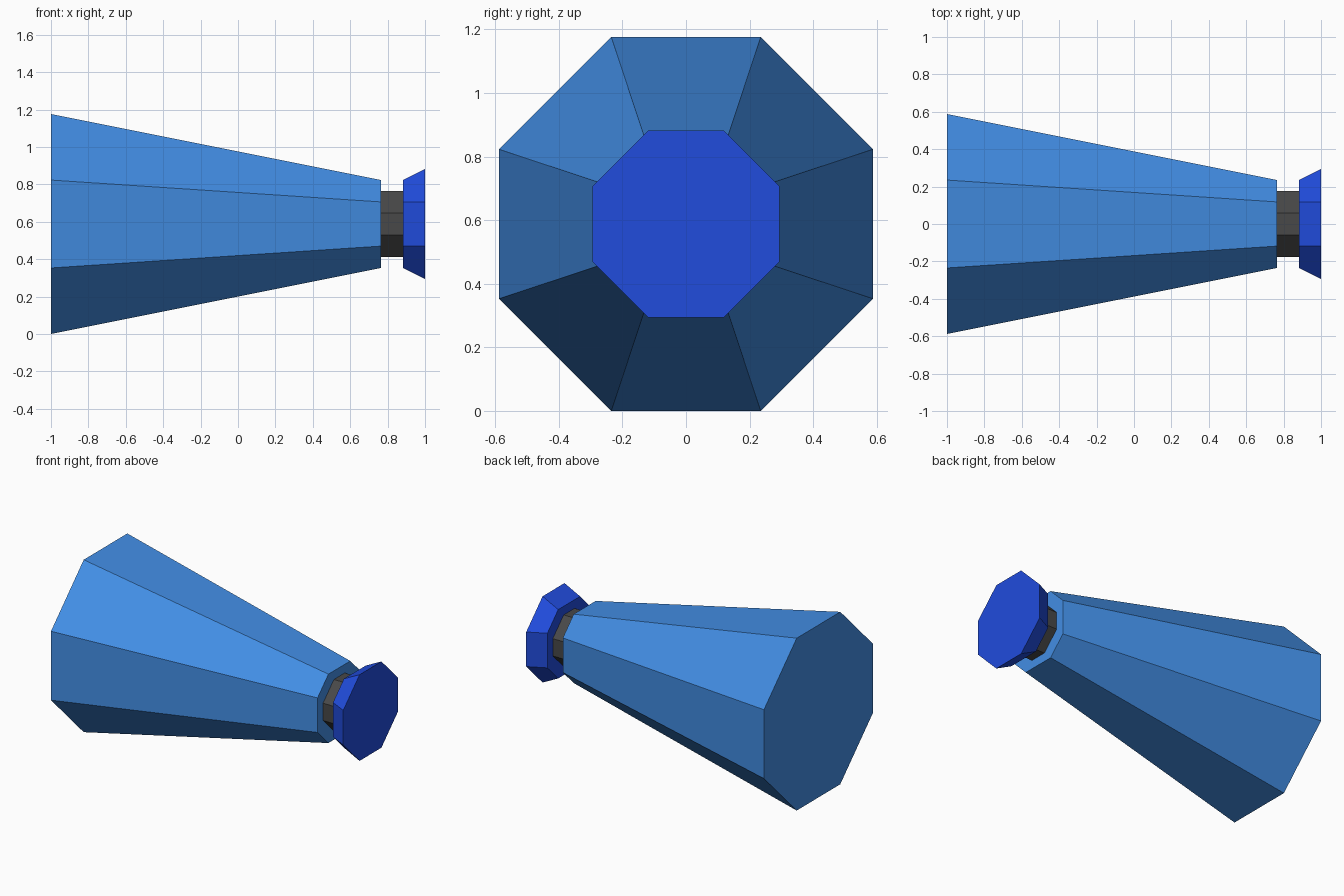
import bpy, bmesh

if "Cube" in bpy.data.objects:
    bpy.data.objects.remove(bpy.data.objects["Cube"])

CENTRE_Z = 0.588


def material(name, rgb):
    mat = bpy.data.materials.new(name)
    mat.diffuse_color = (*rgb, 1)
    mat.use_nodes = True
    mat.node_tree.nodes["Principled BSDF"].inputs["Base Color"].default_value = mat.diffuse_color
    return mat


def octagon(bm, x, apothem, half_flat):
    """Chamfered-square ring around the x axis."""
    a, b = apothem, half_flat
    pts = [(a, -b), (a, b), (b, a), (-b, a), (-a, b), (-a, -b), (-b, -a), (b, -a)]
    return [bm.verts.new((x, y, z + CENTRE_Z)) for y, z in pts]


def frustum(name, start, end, mat):
    """Closed eight-sided solid between two (x, apothem, half_flat) rings."""
    bm = bmesh.new()
    r0, r1 = octagon(bm, *start), octagon(bm, *end)
    bm.faces.new(r0)
    bm.faces.new(r1)
    for i in range(8):
        j = (i + 1) % 8
        bm.faces.new((r0[i], r0[j], r1[j], r1[i]))
    bmesh.ops.recalc_face_normals(bm, faces=bm.faces)
    mesh = bpy.data.meshes.new(name)
    bm.to_mesh(mesh)
    bm.free()
    mesh.materials.append(mat)
    obj = bpy.data.objects.new(name, mesh)
    bpy.context.collection.objects.link(obj)
    return obj


light_blue = material("light_blue", (0.055, 0.27, 0.78))
dark_grey = material("dark_grey", (0.065, 0.065, 0.065))
deep_blue = material("deep_blue", (0.015, 0.072, 0.72))

# Tapered body, narrow neck and flared end cap
frustum("body", (-1.0, 0.588, 0.235), (0.765, 0.235, 0.118), light_blue)
frustum("neck", (0.765, 0.176, 0.059), (0.882, 0.176, 0.059), dark_grey)
frustum("end_cap", (0.882, 0.235, 0.118), (1.0, 0.294, 0.118), deep_blue)
